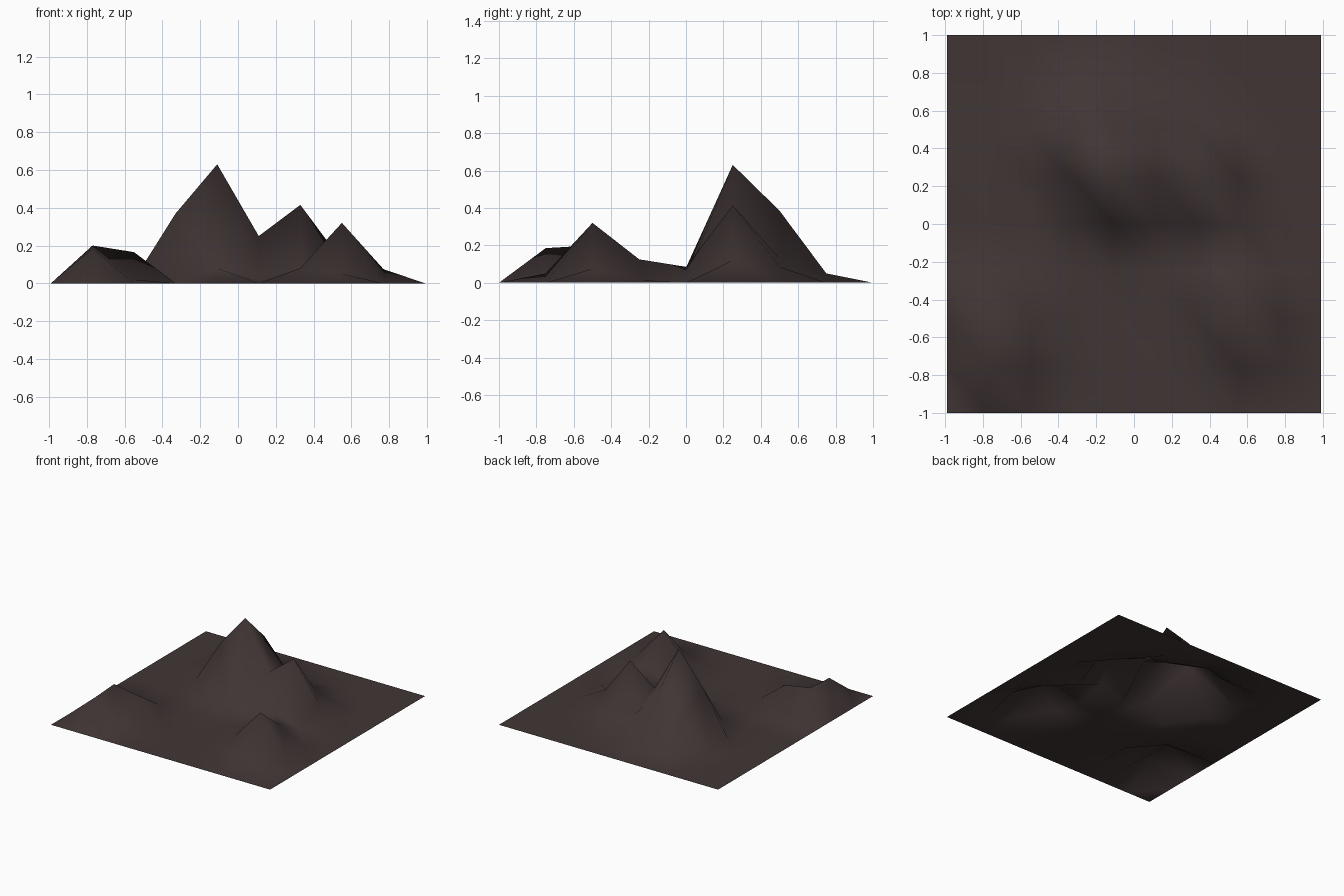
import bpy, bmesh

if "Cube" in bpy.data.objects:
    bpy.data.objects.remove(bpy.data.objects["Cube"])

# Terrain sheet: a 9 x 8 cell grid, flat except for the raised points below
NX, NY = 9, 8
HX, HY = 0.99, 1.0

# (column, row): height
HEIGHTS = {
    # front left ridge
    (1, 1): 0.185, (1, 2): 0.20, (2, 2): 0.165, (2, 1): 0.02,
    # front right hill
    (7, 2): 0.32, (6, 2): 0.08, (8, 2): 0.075, (7, 1): 0.05,
    (7, 3): 0.125, (8, 3): 0.015, (6, 3): 0.03,
    # main mountain
    (4, 5): 0.63, (3, 5): 0.37, (4, 6): 0.385, (3, 6): 0.20,
    (5, 5): 0.25, (5, 6): 0.13, (4, 4): 0.08, (4, 7): 0.05,
    (2, 5): 0.02, (5, 4): 0.02,
    # secondary peak
    (6, 5): 0.415, (6, 6): 0.085, (7, 5): 0.12, (6, 4): 0.085,
}

rock = bpy.data.materials.new("dark_brown_rock")
rock.diffuse_color = (0.053, 0.036, 0.036, 1)
rock.use_nodes = True
rock.node_tree.nodes["Principled BSDF"].inputs["Base Color"].default_value = rock.diffuse_color

bm = bmesh.new()
verts = [[bm.verts.new((-HX + 2 * HX * i / NX, -HY + 2 * HY * j / NY,
                        HEIGHTS.get((i, j), 0.0)))
          for j in range(NY + 1)] for i in range(NX + 1)]
# Two triangles per cell, split from its right front to its left back corner
for i in range(NX):
    for j in range(NY):
        a, b = verts[i][j], verts[i + 1][j]
        c, d = verts[i + 1][j + 1], verts[i][j + 1]
        for tri in ((a, b, d), (b, c, d)):
            bm.faces.new(tri).smooth = True

mesh = bpy.data.meshes.new("mountain_terrain")
bm.to_mesh(mesh)
bm.free()
mesh.materials.append(rock)
terrain = bpy.data.objects.new("mountain_terrain", mesh)
bpy.context.collection.objects.link(terrain)
